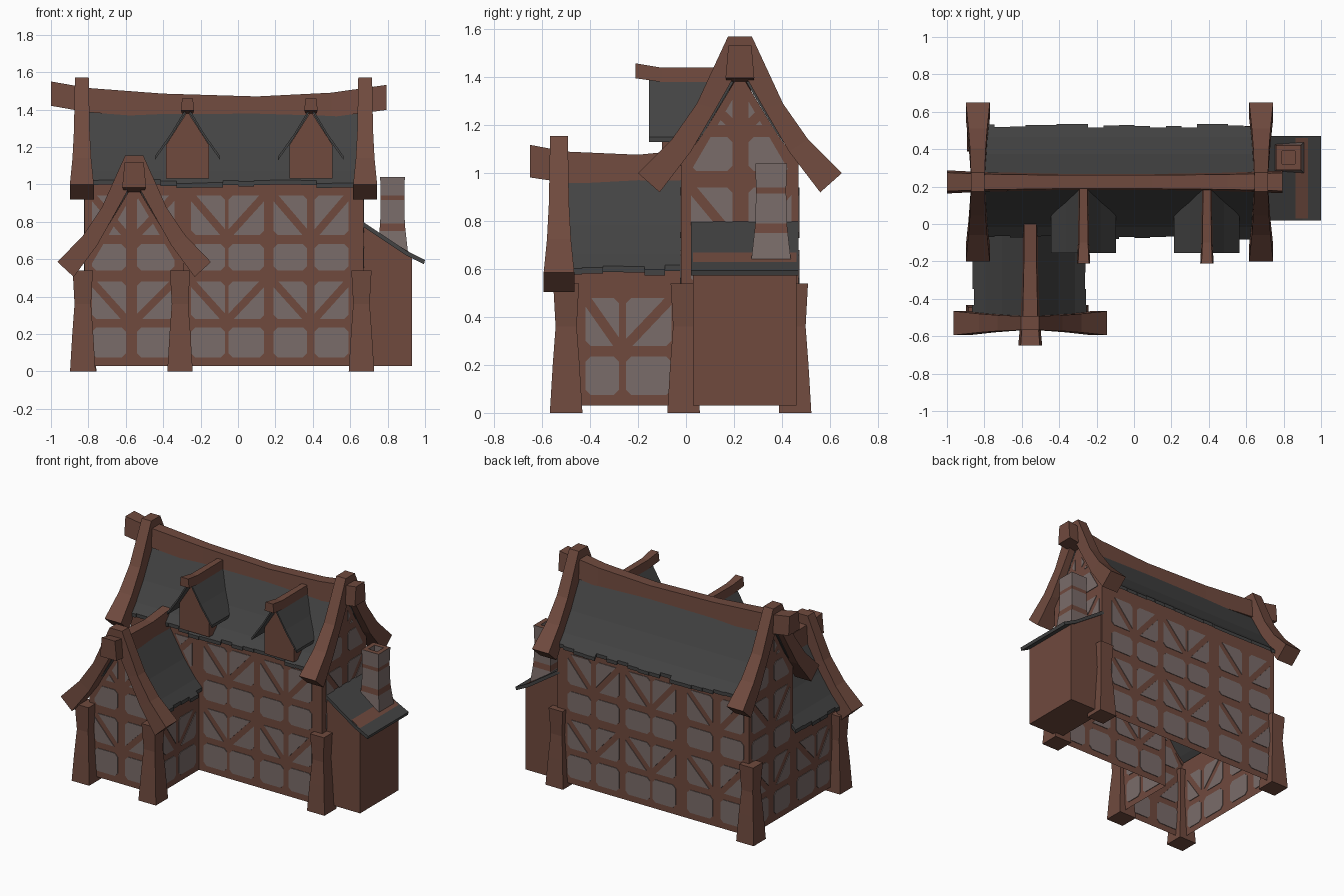
import bpy, bmesh, math, random

if "Cube" in bpy.data.objects:
    bpy.data.objects.remove(bpy.data.objects["Cube"])
random.seed(4)


def material(name, rgb):
    m = bpy.data.materials.new(name)
    m.diffuse_color = (*rgb, 1)
    m.use_nodes = True
    m.node_tree.nodes["Principled BSDF"].inputs["Base Color"].default_value = m.diffuse_color
    return m


TIMBER = material("brown timber", (0.160, 0.068, 0.048))
PLASTER = material("grey plaster", (0.195, 0.150, 0.142))
SLATE = material("dark slate", (0.056, 0.056, 0.056))


def build(name, verts, faces, mats, fix=True):
    me = bpy.data.meshes.new(name)
    me.from_pydata(verts, [], faces)
    for m in mats:
        me.materials.append(m)
    if fix:
        bm = bmesh.new()
        bm.from_mesh(me)
        bmesh.ops.recalc_face_normals(bm, faces=bm.faces)
        bm.to_mesh(me)
        bm.free()
    ob = bpy.data.objects.new(name, me)
    bpy.context.collection.objects.link(ob)
    return ob


def put(axis, u, t, z):
    """2D point (u, z) on a plane at t along the axis"""
    return (t, u, z) if axis == 'x' else (u, t, z)


def sheet(name, axis, t, poly):
    return build(name, [put(axis, u, t, z) for u, z in poly], [range(len(poly))], [TIMBER], False)


def prisms(name, axis, items, mat):
    """items: (polygon, from, to) each extruded along the axis"""
    V, F = [], []
    for poly, a, b in items:
        k, n = len(V), len(poly)
        V += [put(axis, u, t, z) for t in (a, b) for u, z in poly]
        F += [[k + i for i in range(n)], [k + n + i for i in range(n)][::-1]]
        F += [[k + i, k + (i + 1) % n, k + n + (i + 1) % n, k + n + i] for i in range(n)]
    return build(name, V, F, [mat])


def loft(name, rings, mats=(TIMBER,), caps=True):
    V = [p for r in rings for p in r]
    F = [[4 * k + i, 4 * k + (i + 1) % 4, 4 * k + 4 + (i + 1) % 4, 4 * k + 4 + i]
         for k in range(len(rings) - 1) for i in range(4)]
    if caps:
        F += [[0, 1, 2, 3], [len(V) - 4 + i for i in range(4)]]
    return build(name, V, F, mats)


# ---- plaster panels: rounded rectangles, split by braces, clipped to gables
def clip(poly, n, d):
    out = []
    for p, q in zip(poly, poly[1:] + poly[:1]):
        a, b = (n[0] * r[0] + n[1] * r[1] - d for r in (p, q))
        if a >= 0:
            out.append(p)
        if a * b < 0:
            f = a / (a - b)
            out.append((p[0] + f * (q[0] - p[0]), p[1] + f * (q[1] - p[1])))
    return out


def panels(name, axis, t, cols, rows, gable=None, outside=False):
    items, c = [], 0.022
    for i, (a, b) in enumerate(cols):
        for j, (lo, hi) in enumerate(rows):
            rect = [(a + c, lo), (b - c, lo), (b, lo + c), (b, hi - c),
                    (b - c, hi), (a + c, hi), (a, hi - c), (a, lo + c)]
            parts = [rect]
            if j % 2:  # rows with a diagonal brace
                w, h, s = b - a, hi - lo, (1 if i % 2 == 0 else -1)
                L = math.hypot(w, h)
                n = (s * h / L, w / L)
                d = n[0] * (a + b) / 2 + n[1] * (lo + hi) / 2
                parts = [clip(rect, n, d + 0.02), clip(rect, (-n[0], -n[1]), 0.02 - d)]
            for p in parts:
                if gable:
                    mid, half, eave, apex = gable
                    H = apex - eave
                    L = math.hypot(H, half)
                    for s in (-1, 1):
                        d = -s * H * mid - half * apex
                        if not outside:
                            p = clip(p, (-s * H, -half), d + 0.03 * L)
                        elif s * ((a + b) / 2 - mid) > 0:
                            p = clip(p, (s * H, half), -d + 0.03 * L)
                if len(p) > 2:
                    items.append((p, t - 0.004, t + 0.004))
    prisms(name, axis, items, PLASTER)


ROWS = [(.075, .235), (.28, .48), (.54, .68), (.73, .94), (1.01, 1.15), (1.2, 1.37)]
MAIN = [(-.78, -.6), (-.54, -.34), (-.25, -.07), (-.05, .14), (.19, .37), (.41, .59)]
SIDE = [(.02, .195), (.26, .44)]
WING = [(-.42, -.28), (-.25, -.06)]
CX, CY = -.555, .225   # wing ridge x, main ridge y
XL, XR, YF, YB, YW = -.82, .67, -.02, .47, -.48

# ---- walls
gm = [(YF, .03), (YB, .03), (YB, 1.04), (CY + .15, 1.17), (CY, 1.42), (CY - .15, 1.17), (YF, 1.04)]
sheet("left_gable_wall", 'x', XL, gm)
sheet("right_gable_wall", 'x', XR, gm)
sheet("back_wall", 'y', YB, [(XL, .03), (XR, .03), (XR, 1.04), (XL, 1.04)])
sheet("front_wall", 'y', YF, [(-.29, .03), (XR, .03), (XR, 1.04), (XL, 1.04), (XL, .6),
                              (CX - .15, .76), (CX, 1.01), (CX + .15, .76), (-.29, .6)])
sheet("wing_front_wall", 'y', YW, [(XL, .03), (-.29, .03), (-.29, .6), (CX + .15, .76),
                                   (CX, 1.01), (CX - .15, .76), (XL, .6)])
for name, x in (("wing_left_wall", XL), ("wing_right_wall", -.29)):
    sheet(name, 'x', x, [(YW, .03), (YF, .03), (YF, .6), (YW, .6)])

panels("back_panels", 'y', YB, MAIN, ROWS[:4])
panels("front_panels", 'y', YF, MAIN[2:], ROWS[:4])
panels("front_panels_by_wing", 'y', YF, MAIN[:2], ROWS[:4], (CX, .265, .57, 1.02), True)
panels("wing_front_panels", 'y', YW, MAIN[:2], ROWS[:4], (CX, .265, .57, 1.02))
for side, x, wx in (("left", XL, XL), ("right", XR, -.29)):
    panels(side + "_gable_panels", 'x', x, SIDE, ROWS, (CY, .245, 1.0, 1.42))
    panels(side + "_wing_panels", 'x', wx, WING, ROWS[:2])


# ---- roofs: strips of slate with ragged eaves
def roof(name, axis, mid, prof, a, b, n, ragged=.012, thick=.025):
    items = []
    for s in (-1, 1):
        for i in range(n):
            e = random.uniform(-ragged, ragged)
            top = [(u, z) for u, z in prof]
            top[-1] = (top[-1][0] + e, top[-1][1] - e)
            poly = top + [(u, z - thick) for u, z in top[::-1]]
            items.append(([(mid + s * u, z) for u, z in poly],
                          a + (b - a) * i / n, a + (b - a) * (i + 1) / n))
    prisms(name, axis, items, SLATE)


P = [(0, 1.45), (.15, 1.195), (.24, 1.075), (.3, 1.015)]
roof("main_roof", 'x', CY, P, -.83, .67, 18)
roof("wing_roof", 'y', CX, [(u, z - .41) for u, z in P], -.52, .0, 6)


# ---- curved barge boards on the gables
def barge(name, axis, t, mid, ku, dz):
    half = [(.425, 1.0, .335, .92, .064), (.285, 1.14, .205, 1.09, .05),
            (.18, 1.29, .1, 1.27, .042), (.05, 1.57, .015, 1.42, .037)]
    st = [(1, *h) for h in half] + [(-1, *h) for h in half[::-1]]
    loft(name, [[put(axis, mid + s * u * ku, t + k * w, z + dz)
                 for u, z, k in ((uo, zo, -1), (uo, zo, 1), (ui, zi, 1), (ui, zi, -1))]
                for s, uo, zo, ui, zi, w in st])


barge("left_barge_board", 'x', -.835, CY, 1, 0)
barge("right_barge_board", 'x', .68, CY, 1, 0)
barge("wing_barge_board", 'y', -.53, CX, .965, -.415)


# ---- ridge beams, sagging in the middle
def beam(name, axis, mid, pts):
    """pts: position along axis, centre z, half width, half height"""
    loft(name, [[put(axis, mid + a * w, t, z + b * h)
                 for a, b in ((-1, -1), (1, -1), (.8, 1), (-.8, 1))] for t, z, w, h in pts])


beam("main_ridge_beam", 'x', CY, [(-1, 1.485, .062, .065), (-.8, 1.45, .052, .065), (-.4, 1.42, .045, .065),
                                  (.1, 1.405, .045, .065), (.5, 1.425, .05, .065), (.795, 1.465, .06, .067)])
beam("wing_ridge_beam", 'y', CX, [(-.65, 1.05, .064, .068), (-.5, 1.025, .05, .065),
                                  (-.2, 1.015, .042, .062), (.0, 1.035, .042, .062)])

# ---- corner posts, waisted
for name, x, y in (("wing_left_post", -.83, -.5), ("wing_right_post", -.31, -.5),
                   ("front_right_post", .66, -.01), ("back_left_post", -.825, .455),
                   ("back_right_post", .66, .455)):
    loft(name, [[(x + a * r, y + b * r, z) for a, b in ((-1, -1), (1, -1), (1, 1), (-1, 1))]
                for z, r in ((0, .068), (.2, .056), (.36, .044), (.54, .054))])

# ---- dormers
for name, x in (("left_dormer", -.27), ("right_dormer", .39)):
    prisms(name + "_wall", 'y', [([(x - .115, 1.03), (x + .115, 1.03), (x + .115, 1.21),
                                   (x, 1.39), (x - .115, 1.21)], -.1, .18)], TIMBER)
    roof(name + "_roof", 'y', x, [(0, 1.42), (.09, 1.27), (.175, 1.15)], -.155, .18, 1, 0, .02)
    beam(name + "_ridge_beam", 'y', x, [(-.21, 1.427, .036, .031), (-.1, 1.41, .03, .03), (.2, 1.41, .026, .03)])

# ---- lean-to with slate roof
prisms("lean_to", 'y', [([(.66, .03), (.93, .03), (.93, .63), (.66, .79)], .03, .46)], TIMBER)
top = [(.66, .805), (.78, .725), (.9, .645), (1.0, .595)]
prisms("lean_to_roof", 'y', [(top + [(u - .006, z - .022) for u, z in top[::-1]], .02, .47)], SLATE)

# ---- chimney: banded shaft, open flue
rings = [(.60, .086), (.635, .083), (.75, .07), (.79, .066), (.915, .063), (.94, .063), (1.04, .066),
         (1.04, .034), (.95, .034)]
ch = loft("chimney", [[(.826 + a * r, .355 + b * r, z) for a, b in ((-1, -1), (1, -1), (1, 1), (-1, 1))]
                      for z, r in rings], (TIMBER, PLASTER))
for f in ch.data.polygons:
    z = f.center.z
    f.material_index = int(.64 < z < .75 or .79 < z < .915 or .95 < z < 1.03)
